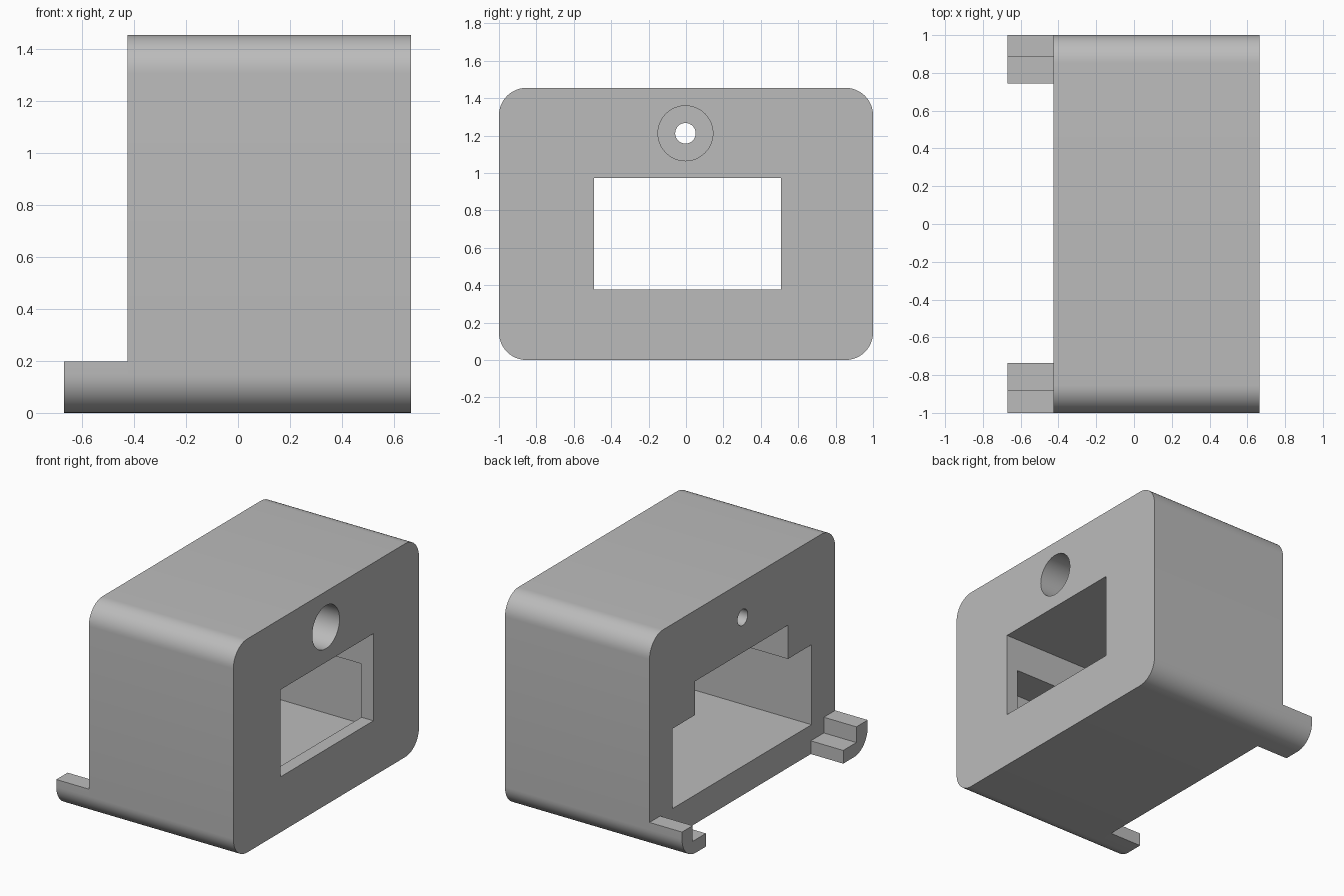
import bpy, bmesh
from math import sin, cos, pi, radians

if "Cube" in bpy.data.objects:
    bpy.data.objects.remove(bpy.data.objects["Cube"], do_unlink=True)

BACK, FRONT = -0.425, 0.665      # mounting face and window face, along x
TOP, R = 1.455, 0.147            # height and corner radius
FOOT_END = -0.67

grey = bpy.data.materials.new("plain grey")
grey.use_nodes = True
colour = (0.5, 0.5, 0.5, 1)
grey.diffuse_color = colour
grey.node_tree.nodes["Principled BSDF"].inputs["Base Color"].default_value = colour


def arc(cy, cz, r, start, end, steps):
    """Points of an arc in the yz plane, angles in degrees."""
    angles = [radians(start + (end - start) * i / steps) for i in range(steps + 1)]
    return [(cy + r * cos(a), cz + r * sin(a)) for a in angles]


def rect(y0, y1, z0, z1):
    return [(y0, z0), (y1, z0), (y1, z1), (y0, z1)]


def prism(name, profile, x0, x1):
    """Extrude a yz profile along x."""
    bm = bmesh.new()
    face = bm.faces.new([bm.verts.new((x0, y, z)) for y, z in profile])
    ext = bmesh.ops.extrude_face_region(bm, geom=[face])
    moved = [v for v in ext["geom"] if isinstance(v, bmesh.types.BMVert)]
    bmesh.ops.translate(bm, verts=moved, vec=(x1 - x0, 0, 0))
    bmesh.ops.recalc_face_normals(bm, faces=bm.faces)
    mesh = bpy.data.meshes.new(name)
    bm.to_mesh(mesh)
    bm.free()
    mesh.materials.append(grey)
    obj = bpy.data.objects.new(name, mesh)
    bpy.context.collection.objects.link(obj)
    return obj


def activate(obj):
    bpy.ops.object.select_all(action="DESELECT")
    obj.select_set(True)
    bpy.context.view_layer.objects.active = obj


def smooth(obj):
    activate(obj)
    bpy.ops.object.shade_smooth_by_angle(angle=radians(30))


# Housing block with four rounded long edges
outline = []
for cy, cz, start in ((1 - R, R, -90), (1 - R, TOP - R, 0),
                      (R - 1, TOP - R, 90), (R - 1, R, 180)):
    outline += arc(cy, cz, R, start, start + 90, 12)
housing = prism("housing", outline, BACK, FRONT)

# Window, wide rear pocket, and stepped round hole
hole_y, hole_z = -0.003, 1.212
cutters = [
    prism("window_cutter", rect(-0.491, 0.509, 0.378, 0.972), BACK - 0.2, FRONT + 0.2),
    prism("pocket_cutter", rect(-0.745, 0.75, 0.197, 0.742), BACK - 0.2, FRONT - 0.09),
    prism("bore_cutter", arc(hole_y, hole_z, 0.147, 0, 352.5, 47), BACK + 0.1, FRONT + 0.2),
    prism("pilot_cutter", arc(hole_y, hole_z, 0.055, 0, 348.75, 31), BACK - 0.2, FRONT),
]
activate(housing)
for cutter in cutters:
    cutter.hide_render = True
    mod = housing.modifiers.new(cutter.name, "BOOLEAN")
    mod.operation, mod.solver, mod.object = "DIFFERENCE", "EXACT", cutter
    bpy.ops.object.modifier_apply(modifier=mod.name)
for cutter in cutters:
    bpy.data.objects.remove(cutter, do_unlink=True)
smooth(housing)

# Stepped feet continuing the rounded lower edges behind the housing
for name, side, inner, step in (("left_foot", 1, 0.743, 0.885),
                                ("right_foot", -1, 0.737, 0.878)):
    half = [(1, 0.197), (step, 0.197), (step, 0.09), (inner, 0.09), (inner, 0)]
    half += arc(1 - R, R, R, -90, 0, 12)
    smooth(prism(name, [(side * y, z) for y, z in half], FOOT_END, BACK))
